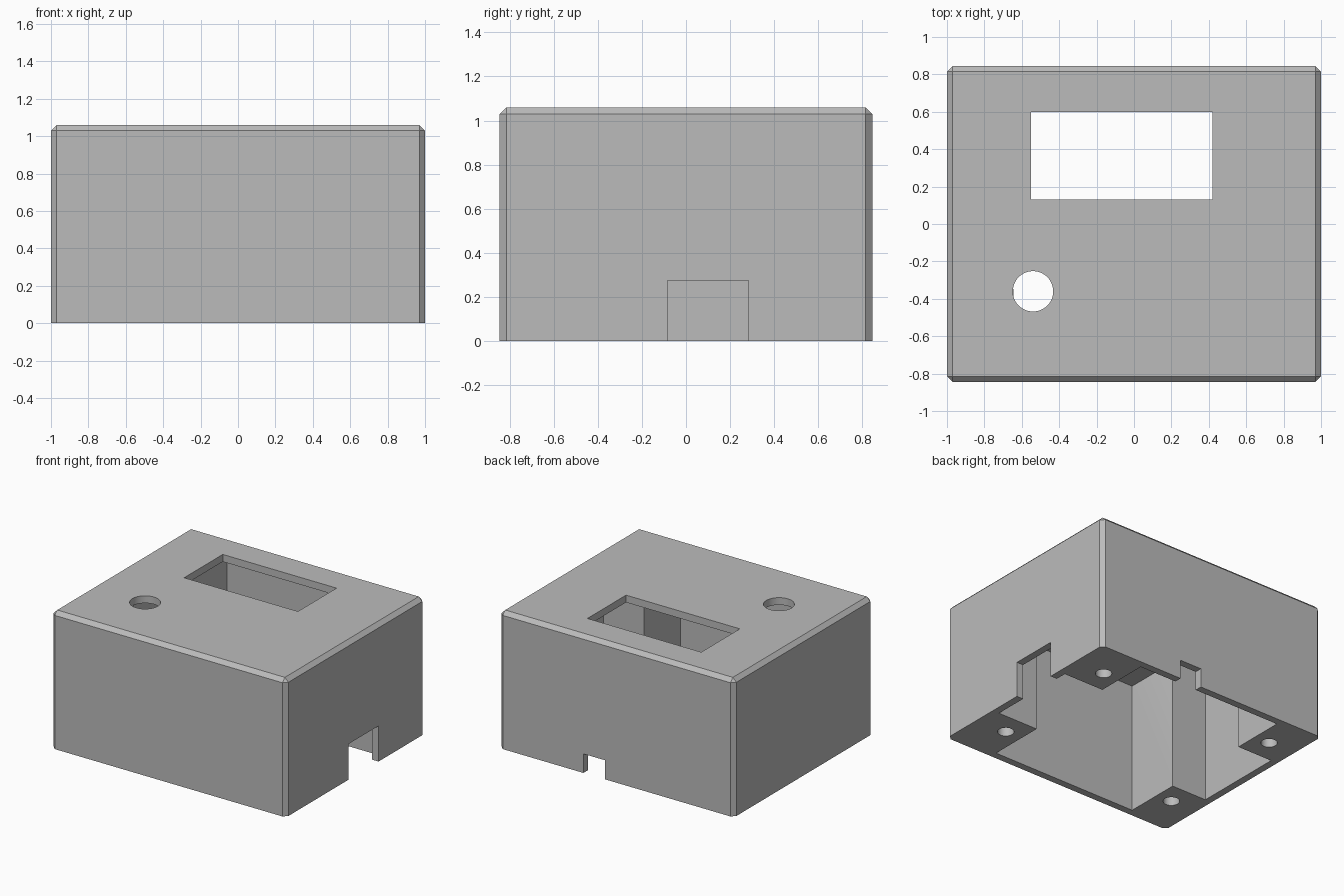
import bpy, bmesh, math
from mathutils import Matrix, Vector

if "Cube" in bpy.data.objects:
    bpy.data.objects.remove(bpy.data.objects["Cube"], do_unlink=True)

W, D, H = 1.0, 0.845, 1.06      # half width, half depth, height
CHAMFER, WALL = 0.03, 0.056

grey = bpy.data.materials.new("plain_grey")
grey.use_nodes = True
colour = (0.5, 0.5, 0.5, 1)
grey.diffuse_color = colour
grey.node_tree.nodes["Principled BSDF"].inputs["Base Color"].default_value = colour


def add_object(name, bm):
    bmesh.ops.recalc_face_normals(bm, faces=bm.faces)
    mesh = bpy.data.meshes.new(name)
    bm.to_mesh(mesh)
    bm.free()
    mesh.materials.append(grey)
    obj = bpy.data.objects.new(name, mesh)
    bpy.context.scene.collection.objects.link(obj)
    return obj


def prism(name, outline, z0, z1):
    bm = bmesh.new()
    face = bm.faces.new([bm.verts.new((x, y, z0)) for x, y in outline])
    top = bmesh.ops.extrude_face_region(bm, geom=[face])["geom"]
    verts = [v for v in top if isinstance(v, bmesh.types.BMVert)]
    bmesh.ops.translate(bm, verts=verts, vec=(0, 0, z1 - z0))
    return add_object(name, bm)


def block(name, x0, x1, y0, y1, z0, z1):
    return prism(name, [(x0, y0), (x1, y0), (x1, y1), (x0, y1)], z0, z1)


def cylinder(name, x, y, r, z0, z1, sides=32):
    ring = [2 * math.pi * i / sides for i in range(sides)]
    return prism(name, [(x + r * math.cos(a), y + r * math.sin(a)) for a in ring], z0, z1)


# Outer case: a block with all edges chamfered except around the open bottom
bm = bmesh.new()
bmesh.ops.create_cube(bm, size=1, matrix=Matrix.Translation((0, 0, H / 2))
                      @ Matrix.Diagonal((2 * W, 2 * D, H, 1)))
edges = [e for e in bm.edges if max(v.co.z for v in e.verts) > H / 2]
bmesh.ops.bevel(bm, geom=edges, offset=CHAMFER, segments=1, affect='EDGES')
case = add_object("enclosure_case", bm)

# Cavity cutter: a cross-shaped outline that leaves four full-height corner posts
ix, iy = W - WALL, D - WALL
px0, px1, py0, py1 = -0.645, 0.6, -0.347, 0.37
cross = [(px0, -iy), (px1, -iy), (px1, py0), (ix, py0), (ix, py1), (px1, py1),
         (px1, iy), (px0, iy), (px0, py1), (-ix, py1), (-ix, py0), (px0, py0)]
cutters = [prism("cavity_cutter", cross, -0.1, H - WALL)]

# Window, round opening and the two cable notches
cutters += [
    block("window_cutter", -0.55, 0.42, 0.13, 0.6, 0.9, 1.2),
    cylinder("button_cutter", -0.54, -0.36, 0.108, 0.9, 1.2, 48),
    block("side_notch_cutter", 0.9, 1.1, -0.085, 0.283, -0.1, 0.275),
    block("back_notch_cutter", 0.097, 0.283, 0.75, 0.95, -0.1, 0.147),
]

# Blind screw holes in the posts
for x in (-0.775, 0.74):
    for y in (-0.517, 0.55):
        cutters.append(cylinder("screw_hole_cutter", x, y, 0.058, -0.1, 0.4))

for cutter in cutters:
    mod = case.modifiers.new(cutter.name, 'BOOLEAN')
    mod.operation, mod.solver, mod.object = 'DIFFERENCE', 'EXACT', cutter

# Bake the cuts and remove the helpers
graph = bpy.context.evaluated_depsgraph_get()
baked = bpy.data.meshes.new_from_object(case.evaluated_get(graph))
case.modifiers.clear()
case.data = baked
baked.materials.clear()
baked.materials.append(grey)
for poly in baked.polygons:
    poly.material_index = 0
for cutter in cutters:
    bpy.data.objects.remove(cutter, do_unlink=True)

# Smooth only the round walls
bpy.ops.object.select_all(action='DESELECT')
case.select_set(True)
bpy.context.view_layer.objects.active = case
bpy.ops.object.shade_smooth_by_angle(angle=math.radians(20))
